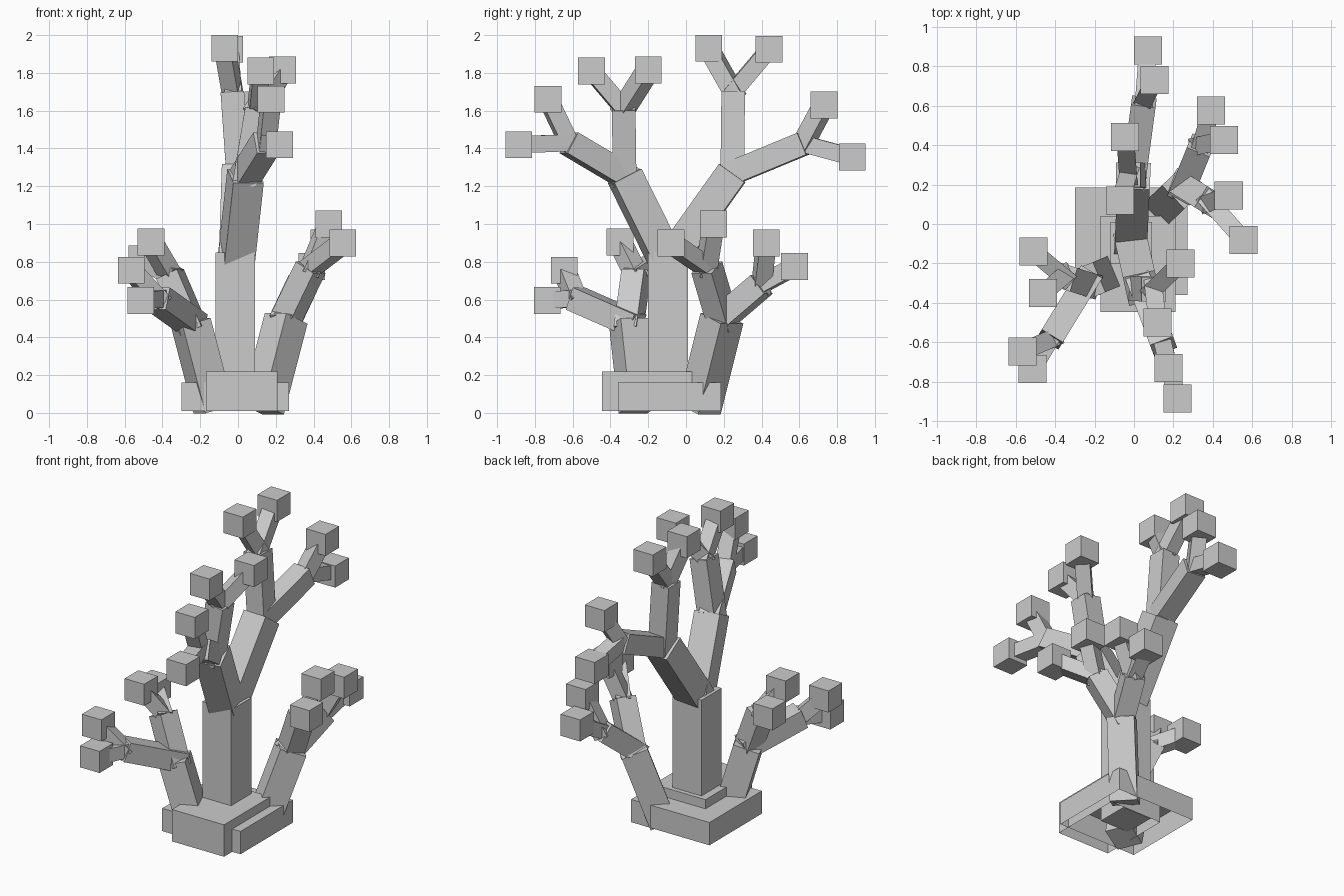
import bpy, bmesh
from mathutils import Vector

if "Cube" in bpy.data.objects:
    bpy.data.objects.remove(bpy.data.objects["Cube"])

mat = bpy.data.materials.new("pale grey")
mat.diffuse_color = (0.6, 0.6, 0.6, 1)
mat.use_nodes = True
mat.node_tree.nodes["Principled BSDF"].inputs["Base Color"].default_value = mat.diffuse_color


def finish(name, bm):
    bmesh.ops.recalc_face_normals(bm, faces=bm.faces)
    me = bpy.data.meshes.new(name)
    bm.to_mesh(me)
    bm.free()
    me.materials.append(mat)
    ob = bpy.data.objects.new(name, me)
    bpy.context.collection.objects.link(ob)
    return ob


def box(name, lo, hi, open_bottom=False):
    bm = bmesh.new()
    bmesh.ops.create_cube(bm, size=1)
    lo, hi = Vector(lo), Vector(hi)
    for v in bm.verts:
        v.co = Vector([(lo[i] + hi[i]) / 2 + v.co[i] * (hi[i] - lo[i]) for i in range(3)])
    ob = finish(name, bm)
    if open_bottom:
        bm = bmesh.new()
        bm.from_mesh(ob.data)
        down = [f for f in bm.faces if f.normal.z < -0.5]
        bmesh.ops.delete(bm, geom=down, context='FACES_ONLY')
        bm.to_mesh(ob.data)
        bm.free()
    return ob


def beam(name, a, b, w, back=0.0):
    """Square bar from a to b, optionally started a little before a."""
    a, b = Vector(a), Vector(b)
    d = (b - a).normalized()
    a = a - d * back
    # near-vertical bars stay square to the axes
    if d.z > 0.97:
        side = (Vector((1, 0, 0)) - d * d.x).normalized()
    else:
        side = d.cross(Vector((0, 0, 1))).normalized()
    up = side.cross(d)
    bm = bmesh.new()
    rings = []
    for p in (a, b):
        rings.append([bm.verts.new(p + side * w / 2 * i + up * w / 2 * j)
                      for i, j in ((-1, -1), (1, -1), (1, 1), (-1, 1))])
    for k in range(4):
        n = (k + 1) % 4
        bm.faces.new((rings[0][k], rings[0][n], rings[1][n], rings[1][k]))
    bm.faces.new(rings[0])
    bm.faces.new(rings[1])
    finish(name, bm)


# Two overlapping base slabs, open underneath
box("base_low", (-0.30, -0.36, 0.01), (0.27, 0.185, 0.16), True)
box("base_high", (-0.17, -0.445, 0.01), (0.21, 0.04, 0.22), True)

# Trunk
box("trunk", (-0.12, -0.20, 0.03), (0.09, 0.01, 0.85))

# Main limbs: start, end, then two boughs each with an end and two bud centres
limbs = {
    "upper_back": ((-0.015, -0.09, 0.80), (0.0, 0.245, 1.27), [
        ((-0.03, 0.25, 1.70), [(-0.07, 0.12, 1.93), (-0.045, 0.44, 1.925)]),
        ((0.05, 0.62, 1.425), [(0.105, 0.73, 1.63), (0.07, 0.88, 1.355)])]),
    "upper_front": ((-0.01, -0.10, 0.80), (0.04, -0.325, 1.255), [
        ((0.10, -0.33, 1.61), [(0.12, -0.50, 1.81), (0.235, -0.20, 1.815)]),
        ((0.15, -0.62, 1.43), [(0.175, -0.73, 1.66), (0.22, -0.885, 1.42)])]),
    "lower_right": ((0.13, 0.07, 0.02), (0.255, 0.19, 0.50), [
        ((0.385, 0.11, 0.77), [(0.48, 0.145, 1.0), (0.555, -0.08, 0.90)]),
        ((0.34, 0.40, 0.68), [(0.39, 0.575, 0.775), (0.455, 0.425, 0.90)])]),
    "lower_left": ((-0.13, -0.25, 0.02), (-0.25, -0.30, 0.48), [
        ((-0.36, -0.265, 0.735), [(-0.46, -0.35, 0.905), (-0.51, -0.14, 0.815)]),
        ((-0.425, -0.585, 0.605), [(-0.565, -0.645, 0.755), (-0.515, -0.735, 0.595)])]),
}
S = 0.071  # half size of a bud cube
for name, (a, b, boughs) in limbs.items():
    beam(name + "_limb", a, b, 0.165)
    for i, (c, buds) in enumerate(boughs, 1):
        beam(f"{name}_bough_{i}", b, c, 0.125, 0.05)
        for j, p in enumerate(buds, 1):
            beam(f"{name}_twig_{i}_{j}", c, p, 0.09, 0.04)
            p = Vector(p)
            h = Vector((S, S, S))
            box(f"{name}_bud_{i}_{j}", p - h, p + h)
